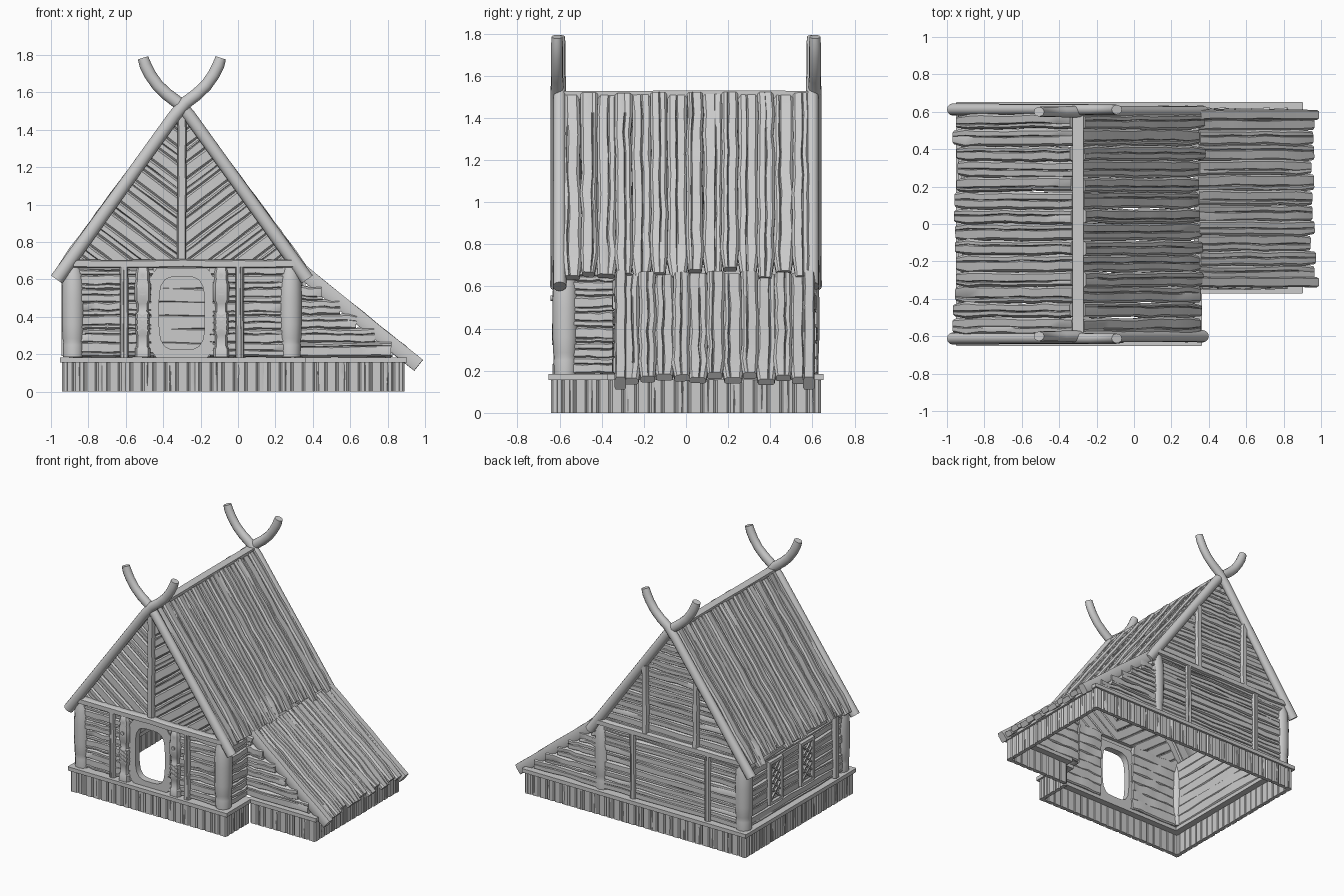
import bpy, bmesh, random
from math import pi, cos, sin, radians
from mathutils import Vector as V

if "Cube" in bpy.data.objects:
    bpy.data.objects.remove(bpy.data.objects["Cube"])

random.seed(4)
R = random.uniform
X, Y, Z = V((1, 0, 0)), V((0, 1, 0)), V((0, 0, 1))
CX = -0.3                                   # ridge line of the main hall
ROUND = [(cos(i * pi / 6), sin(i * pi / 6)) for i in range(12)]
# board section: chamfered, with a three-point strip on the outer face for cracks (index 4)
BOARD = [(1, -.7), (1, .45), (.72, 1), (.1, 1), (0, 1), (-.1, 1), (-.72, 1), (-1, .45), (-1, -.7), (-.8, -1), (.8, -1)]
BOX = [(1, -1), (1, 1), (-1, 1), (-1, -1)]


def loft(bm, path, w, h, up, prof, scale=None, jit=0.0, crack=0.0):
    """Sweep a section (w across, h along up) along a path."""
    path = [V(p) for p in path]
    n, rings, shift = len(path), [], R(-.4, .4)
    for i, p in enumerate(path):
        t = path[min(i + 1, n - 1)] - path[max(i - 1, 0)]
        side = t.cross(up).normalized()
        nor = side.cross(t).normalized()
        s = scale[i] if scale else 1
        sw, sh = w * s * (1 + R(-jit, jit)), h * s * (1 + R(-jit, jit))
        depth = crack * R(.2, 1) if 0 < i < n - 1 else 0
        ring = []
        for k, (u, v) in enumerate(prof):
            if prof is BOARD and 3 <= k <= 5:
                u += shift + R(-.05, .05)
                v -= depth if k == 4 else 0
            ring.append(bm.verts.new(p + side * (u * sw / 2) + nor * (v * sh / 2)))
        rings.append(ring)
    m = len(prof)
    for a, b in zip(rings, rings[1:]):
        for k in range(m):
            bm.faces.new((a[k], a[(k + 1) % m], b[(k + 1) % m], b[k]))
    bm.faces.new(rings[0])
    bm.faces.new(rings[-1])


def line(a, b, n=6, wob=0.0):
    a, b = V(a), V(b)
    return [a.lerp(b, i / n) + V((R(-wob, wob), R(-wob, wob), R(-wob, wob))) for i in range(n + 1)]


def finish(name, bm, angle=35):
    bmesh.ops.recalc_face_normals(bm, faces=bm.faces[:])
    me = bpy.data.meshes.new(name)
    bm.to_mesh(me)
    bm.free()
    ob = bpy.data.objects.new(name, me)
    bpy.context.collection.objects.link(ob)
    bpy.ops.object.select_all(action='DESELECT')
    ob.select_set(True)
    bpy.context.view_layer.objects.active = ob
    bpy.ops.object.shade_smooth_by_angle(angle=radians(angle))
    return ob


def logs(bm, a, b, out, z0=.225, z1=.66, limit=None):
    """Stack of horizontal logs from a to b (xy); limit(z) gives the largest x."""
    n = round((z1 - z0) / .07)
    for i in range(n + 1):
        z = z0 + (z1 - z0) * i / n
        bx = limit(z) if limit else b[0]
        if bx - a[0] < .05 and limit:
            continue
        loft(bm, line((a[0], a[1], z), (bx, b[1], z), 7, .004), .082, .065, out, BOARD, jit=.1, crack=.5)


# Plinth: upright boards round an L-shaped outline, with a rim on top
outline = [(-.94, -.64), (.35, -.64), (.35, -.36), (.89, -.36), (.89, .64), (-.94, .64)]
base, rim = bmesh.new(), bmesh.new()
for (ax, ay), (bx, by) in zip(outline, outline[1:] + outline[:1]):
    a, b = V((ax, ay, 0)), V((bx, by, 0))
    d = (b - a).normalized()
    out = d.cross(Z)
    n = round((b - a).length / .062)
    step = (b - a).length / n
    for i in range(n):
        p = a + d * step * (i + .5) - out * (.016 + R(0, .003))
        loft(base, line(p, p + Z * .16, 3), step * .99, .03, out, BOARD, crack=.5 * (i % 2))
    c = Z * .17 - out * .035
    loft(rim, line(a - d * .01 + c, b + d * .01 + c, 1), .095, .028, Z, BOX)
finish("plinth_boards", base)
finish("plinth_rim", rim)

# Log walls, broken at the doorway and open towards the lean-to
under = lambda z: .30 + (.64 - z) * 1.25
wall = bmesh.new()
logs(wall, (-.88, -.575), (-.45, -.575), -Y)
logs(wall, (-.15, -.575), (.28, -.575), -Y)
logs(wall, (-.88, .58), (.28, .58), Y)
logs(wall, (-.885, -.57), (-.885, .57), -X)
logs(wall, (.285, -.57), (.285, -.3), X)
logs(wall, (.28, -.315), (.85, -.315), -Y, z1=.6, limit=under)
logs(wall, (.28, .585), (.85, .585), Y, z1=.6, limit=under)
finish("log_walls", wall)

# Corner posts: swollen round trunks on collars
posts = bmesh.new()
for x in (-.88, .28):
    for y in (-.572, .572):
        zs = [.185, .25, .265, .285, .36, .5, .6, .63, .67]
        loft(posts, [(x, y, z) for z in zs], .122, .122, Y, ROUND,
             [.9, .92, .88, .96, 1, 1.02, .96, .86, .74])
finish("corner_posts", posts, 50)

# Tie beams, wall battens and gable battens
frame = bmesh.new()
for s in (-1, 1):
    loft(frame, line((-.88, s * .6, .685), (.3, s * .6, .685), 8, .003), .045, .06, Y * s, BOARD)
    for x in (-.61, .01):
        loft(frame, line((x, s * .608, .185), (x, s * .608, .69), 5, .002), .045, .04, Y * s, BOARD, crack=.5)
for x in (-.885, .285):
    loft(frame, line((x, -.57, .68), (x, .57 if x < 0 else -.3, .68), 6), .06, .05, Z, BOARD)
loft(frame, line((CX, -.59, .7), (CX, -.59, 1.5), 6, .002), .048, .05, -Y, BOARD)
for x in (-.09, -.51):
    loft(frame, line((x, .6, .7), (x, .6, 1.2), 5, .003), .045, .05, Y, BOARD, jit=.1)
loft(frame, line((-.925, -.44, .19), (-.925, -.44, .68), 4), .045, .04, -X, BOARD)
finish("beams_and_battens", frame)

# Front gable: V-pattern boards cut to each half triangle
front = bmesh.new()
for s in (-1, 1):
    half = bmesh.new()
    d = V((s * cos(radians(37)), 0, sin(radians(37))))
    for i in range(15):
        c = V((CX, -.565 + R(-.004, .004), .28 + i * .088))
        loft(half, line(c - d * .1, c + d * .9, 10, .002), .07, .04, -Y, BOARD, crack=.7 * (i % 2))
    for co, no in (((CX, 0, 0), (-s, 0, 0)), ((0, 0, .69), (0, 0, -1)), ((CX, 0, 1.5), (s * .8, 0, .6))):
        bmesh.ops.bisect_plane(half, geom=half.verts[:] + half.edges[:] + half.faces[:], dist=1e-5,
                               plane_co=co, plane_no=no, clear_outer=True)
        bmesh.ops.holes_fill(half, edges=[e for e in half.edges if e.is_boundary], sides=0)
    tmp = bpy.data.meshes.new("half_gable")
    half.to_mesh(tmp)
    half.free()
    front.from_mesh(tmp)
    bpy.data.meshes.remove(tmp)
finish("front_gable_boards", front)

# Back gable: level boards
back = bmesh.new()
for i in range(11):
    z = .735 + i * .07
    k = .73 * (1.5 - z)
    loft(back, line((CX - k, .575, z), (CX + k, .575, z), 7, .003), .08, .05, Y, BOARD, jit=.08, crack=.6)
finish("back_gable_boards", back)

# Main roof: long uneven boards down both slopes, then the ridge cap
roof = bmesh.new()
for s in (-1, 1):
    for i in range(14):
        y, e, lift = -.545 + i * .084, R(-.015, .015), (i % 2) * .012
        up = V((s * .8, 0, .58))
        low = V((CX + s * (.64 + e), y, .65 - e * 1.4)) + up * lift
        top = V((CX + s * .012, y + R(-.006, .006), 1.5)) + up * lift
        loft(roof, line(low, top, 9, .004), .094 - (i % 2) * .016, .045, up, BOARD,
             [.8] + [1.12] + [1] * 8, jit=.07, crack=.8)
finish("main_roof_boards", roof)
ridge = bmesh.new()
loft(ridge, line((CX, -.58, 1.508), (CX, .58, 1.508), 6, .001), .06, .042, Z, BOX)
finish("ridge_cap", ridge)

# Lean-to roof with edge rafters
lean, nor = bmesh.new(), V((.62, 0, .78))
for i in range(11):
    y, e, lift = -.265 + i * .081, R(-.012, .012), (i % 2) * .01
    loft(lean, line(V((.945 + e, y, .158 - e * .8)) + nor * lift, V((.335, y, .645)) + nor * lift, 7, .004),
         .094 - (i % 2) * .014, .045, nor, BOARD, [.85, 1.1] + [1] * 6, jit=.07, crack=.8)
for y in (-.31, .585):
    loft(lean, line((.965, y, .14), (.335, y, .65), 6, .002), .055, .075, nor, BOARD)
finish("lean_to_roof", lean)

# Crossed barge poles ending in curved horns
barge = bmesh.new()
horn = [(-.97, .6), (-.8, .836), (-.6, 1.114), (-.42, 1.364), (-.34, 1.475), (-.28, 1.545), (-.22, 1.59),
        (-.17, 1.638), (-.13, 1.695), (-.105, 1.745), (-.092, 1.785)]
for yy in (-1, 1):
    for s in (-1, 1):
        y = yy * (.606 + .006 * s)
        loft(barge, [(CX + s * (x - CX), y, z) for x, z in horn], .068, .06, Y * yy, ROUND,
             [1.08, 1.05, 1, 1, 1, 1, .98, .95, .95, .95, .85])
finish("barge_poles_with_horns", barge, 50)

# Door surround: rectangular board with a rounded opening
door, N, rings = bmesh.new(), 32, []
for inner, y in ((0, -.61), (1, -.61), (1, -.56), (0, -.56)):
    ring = []
    for i in range(N):
        c, s = cos(2 * pi * (i + .5) / N), sin(2 * pi * (i + .5) / N)
        k = (abs(c) ** 4 + abs(s) ** 4) ** -.25 if inner else 1 / max(abs(c), abs(s))
        w, h = (.122, .195) if inner else (.165, .24)
        ring.append(door.verts.new((CX + c * k * w, y, .42 + s * k * h)))
    rings.append(ring)
for a, b in zip(rings, rings[1:] + rings[:1]):
    for i in range(N):
        door.faces.new((a[i], a[(i + 1) % N], b[(i + 1) % N], b[i]))
finish("door_surround", door)

# Carved door posts: stepped shaft, lattice carving, round-eyed head
carved = bmesh.new()
for x in (-.51, -.09):
    prof = [(.185, 1.1), (.23, 1.1), (.24, .9), (.3, .85), (.31, 1), (.42, 1), (.43, .8), (.47, .85),
            (.49, 1.12), (.57, 1.15), (.6, .95), (.63, 1), (.66, .8), (.672, .5)]
    loft(carved, [(x, -.6, z) for z, s in prof], .076, .06, -Y, BOARD, [s for z, s in prof])
    for k in range(3):
        for s in (-1, 1):
            z = .325 + k * .03
            loft(carved, line((x - s * .032, -.63, z), (x + s * .032, -.63, z + .035), 1), .008, .01, -Y, BOX)
    for r, z, y in ((.03, .545, -.634), (.013, .545, -.642), (.012, .62, -.63)):
        loft(carved, [(x, y, z), (x, y + .02, z)], r * 2, r * 2, Z, ROUND)
finish("carved_door_posts", carved)

# Lattice windows on the left wall
win = bmesh.new()
for y in (.27, -.1):
    for s in (-1, 1):
        loft(win, line((-.925, y + s * .07, .28), (-.925, y + s * .07, .6), 1), .022, .03, -X, BOX)
        loft(win, line((-.925, y - .08, .44 + s * .15), (-.925, y + .08, .44 + s * .15), 1), .022, .03, -X, BOX)
        for k in range(4):
            z = .295 + k * .058
            loft(win, line((-.925, y - s * .065, z), (-.925, y + s * .065, z + .115), 1), .01, .012, -X, BOX)
finish("lattice_windows", win)
